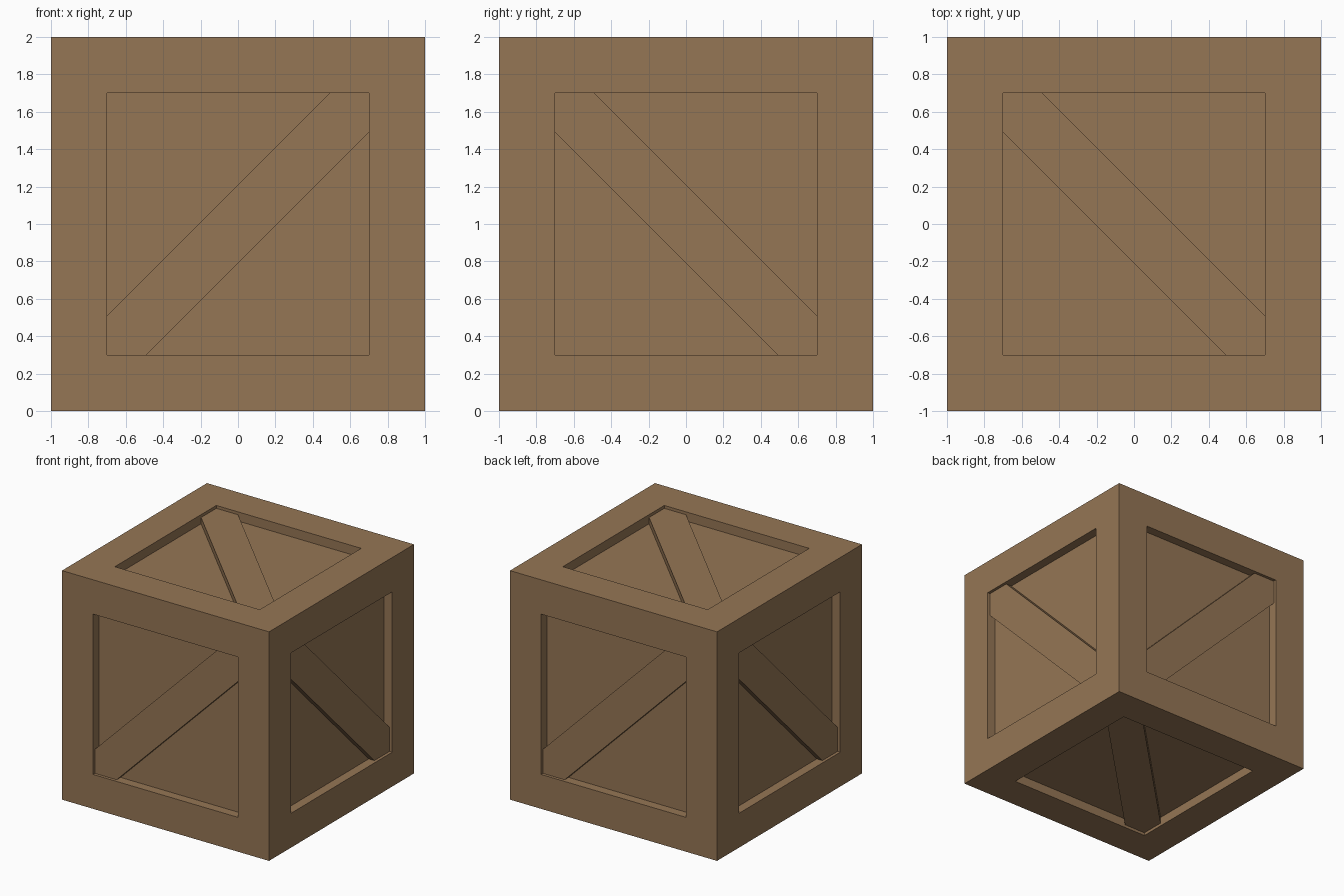
import bpy, bmesh
from mathutils import Vector

if "Cube" in bpy.data.objects:
    bpy.data.objects.remove(bpy.data.objects["Cube"])

OPEN = 0.70     # half size of the recessed opening
PANEL = 0.08    # depth of the panels
BRACE = 0.025   # depth of the brace faces
CUT = 0.21      # half width of a brace along the opening edge

wood = bpy.data.materials.new("brown_wood")
wood.diffuse_color = (0.30, 0.18, 0.09, 1)
wood.use_nodes = True
wood.node_tree.nodes["Principled BSDF"].inputs["Base Color"].default_value = wood.diffuse_color


def finish(bm, name):
    bmesh.ops.recalc_face_normals(bm, faces=bm.faces[:])
    me = bpy.data.meshes.new(name)
    bm.to_mesh(me)
    bm.free()
    me.materials.append(wood)
    ob = bpy.data.objects.new(name, me)
    ob.location.z = 1
    bpy.context.collection.objects.link(ob)


# Crate body: cube with a recessed panel on every side
bm = bmesh.new()
bmesh.ops.create_cube(bm, size=2)
panels = bm.faces[:]
bmesh.ops.inset_individual(bm, faces=panels, thickness=1 - OPEN, use_even_offset=True)
bm.normal_update()
bmesh.ops.inset_individual(bm, faces=panels, thickness=0, depth=-PANEL)
finish(bm, "crate_body")


# Diagonal brace, clipped to the opening corners
def brace(name, n, u, rising):
    n, u = Vector(n), Vector(u)
    v = n.cross(u)
    s = 1 if rising else -1
    a = OPEN - 0.0005
    b = a - CUT
    outline = [(-a, -a), (-b, -a), (a, b), (a, a), (b, a), (-a, -b)]
    bm = bmesh.new()
    base = [bm.verts.new(u * (p * s) + v * q + n * (1 - PANEL - 0.01)) for p, q in outline]
    face = bm.faces.new(base)
    ext = bmesh.ops.extrude_face_region(bm, geom=[face], use_keep_orig=True)
    top = [g for g in ext["geom"] if isinstance(g, bmesh.types.BMVert)]
    bmesh.ops.translate(bm, verts=top, vec=n * (PANEL + 0.01 - BRACE))
    finish(bm, name)


for name, n, u, rising in [
    ("front_brace", (0, -1, 0), (1, 0, 0), True),
    ("back_brace", (0, 1, 0), (-1, 0, 0), True),
    ("right_brace", (1, 0, 0), (0, 1, 0), False),
    ("left_brace", (-1, 0, 0), (0, -1, 0), False),
    ("top_brace", (0, 0, 1), (1, 0, 0), False),
    ("bottom_brace", (0, 0, -1), (1, 0, 0), False),
]:
    brace(name, n, u, rising)
